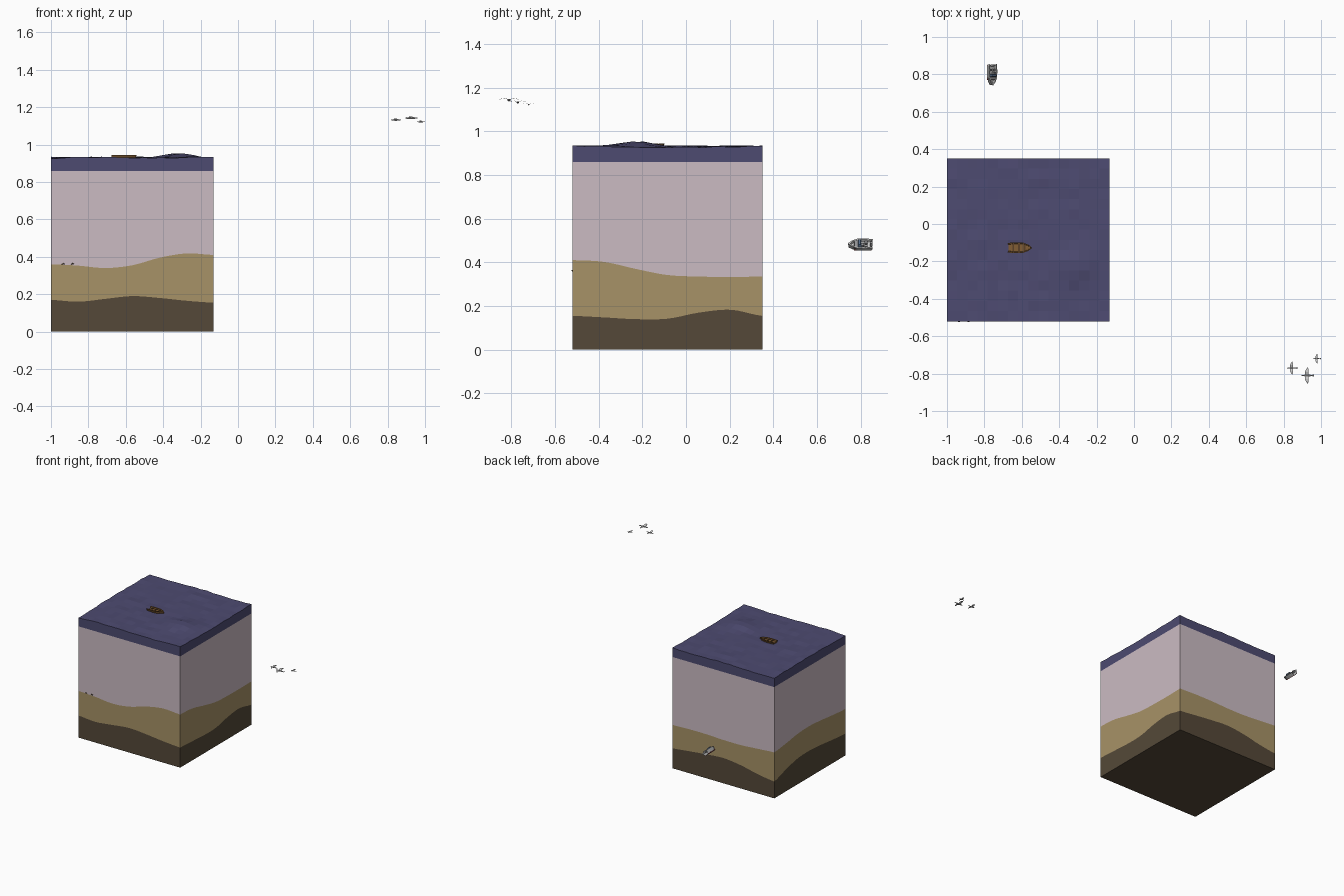
import bpy, bmesh, random
from math import sin, exp, pi
from mathutils import Matrix, Vector, Euler

if "Cube" in bpy.data.objects:
    bpy.data.objects.remove(bpy.data.objects["Cube"])

random.seed(4)
X0, X1, Y0, Y1 = -1.0, -0.13, -0.52, 0.35
mats = {}


def mat(name, rgb):
    if name not in mats:
        mats[name] = bpy.data.materials.new(name)
        mats[name].diffuse_color = (*rgb, 1)
    return mats[name]


def finish(name, bm, material=None, matrix=Matrix()):
    bmesh.ops.remove_doubles(bm, verts=bm.verts, dist=1e-6)
    bmesh.ops.recalc_face_normals(bm, faces=bm.faces)
    me = bpy.data.meshes.new(name)
    bm.to_mesh(me)
    bm.free()
    ob = bpy.data.objects.new(name, me)
    bpy.context.collection.objects.link(ob)
    ob.matrix_world = matrix
    if material:
        me.materials.append(material)
    return ob


# --- Block of sea: strata heights blended from the four edge profiles
def curve(p, t):
    f = t * (len(p) - 1)
    i = min(int(f), len(p) - 2)
    f -= i
    a, b, c, d = p[max(i - 1, 0)], p[i], p[i + 1], p[min(i + 2, len(p) - 1)]
    return b + 0.5 * f * (c - a + f * (2*a - 5*b + 4*c - d + f * (3*(b - c) + d - a)))


def patch(front, back, left, right):
    def h(u, v):
        lin = (1-v) * ((1-u)*front[0] + u*front[-1]) + v * ((1-u)*back[0] + u*back[-1])
        return ((1-v)*curve(front, u) + v*curve(back, u)
                + (1-u)*curve(left, v) + u*curve(right, v) - lin)
    return h


rock_top = patch((.17, .16, .175, .19, .18, .165, .155), (.13, .15, .18, .195, .185, .17, .155),
                 (.17, .18, .195, .205, .2, .17, .13), (.155, .148, .14, .142, .17, .183, .155))
sand_top = patch((.36, .353, .34, .355, .395, .418, .41), (.355, .345, .335, .335, .34, .34, .335),
                 (.36, .37, .385, .395, .39, .37, .355), (.41, .402, .37, .342, .335, .333, .335))
jitter = {}


def sea_top(u, v):
    key = (round(u, 4), round(v, 4))
    if key not in jitter:
        jitter[key] = random.uniform(-.003, .003)
    x, y = X0 + u*(X1 - X0), Y0 + v*(Y1 - Y0)
    bump = .022 * exp(-((x + .32)**2 + (y + .23)**2) / .009)
    return .93 + bump + .003*sin(11*x + 5*y) + jitter[key]


def layer(name, low, high, n, material, top=True, bottom=False):
    bm = bmesh.new()

    def pt(f, i, j):
        u, v = i/n, j/n
        return bm.verts.new((X0 + u*(X1 - X0), Y0 + v*(Y1 - Y0), f(u, v)))
    for i in range(n):
        for a, b in (((i, 0), (i+1, 0)), ((i, n), (i+1, n)), ((0, i), (0, i+1)), ((n, i), (n, i+1))):
            bm.faces.new((pt(low, *a), pt(low, *b), pt(high, *b), pt(high, *a)))
        for j in range(n):
            for f, use in ((high, top), (low, bottom)):
                if use:
                    bm.faces.new([pt(f, i+a, j+b) for a, b in ((0, 0), (1, 0), (1, 1), (0, 1))])
    return finish(name, bm, material)


layer("bedrock", lambda u, v: 0, rock_top, 32, mat("rock", (.09, .066, .04)), bottom=True)
layer("sand_layer", rock_top, sand_top, 32, mat("sand", (.39, .29, .135)))
layer("deep_water", sand_top, lambda u, v: .86, 32, mat("pale_water", (.6, .5, .545)), top=False)
layer("sea_surface", lambda u, v: .86, sea_top, 16, mat("sea", (.075, .07, .165)))

# Pebbles poking out of the front wall
for x in (-.935, -.885):
    bm = bmesh.new()
    bmesh.ops.create_icosphere(bm, subdivisions=1, radius=.006)
    finish("pebble", bm, mat("rock", None),
           Matrix.Translation((x, Y0, .362)) @ Matrix.Diagonal((1.4, .8, .7, 1)))


# --- Boats: bow along +x, lofted open hull
def hull(name, L, W, H, depth, rim, material, matrix):
    stations = ((-.5, .88), (-.2, 1), (.12, .95), (.33, .6), (.5, .02))
    bm = bmesh.new()
    rings = []
    for t, w in stations:
        hw = w * W / 2
        ins = max(hw - rim, .0005)
        x = t * L
        xi = min(max(x, -L/2 + rim), L/2 - rim*1.6)
        half = [(x*.9, 0, 0), (x*.93, hw*.65, H*.15), (x, hw, H), (xi, ins, H),
                (xi, ins*.9, H - depth), (xi, 0, H - depth)]
        loop = half + [(a, -b, c) for a, b, c in half[-2:0:-1]]
        rings.append([bm.verts.new(p) for p in loop])
    n = len(rings[0])
    for a, b in zip(rings, rings[1:]):
        for i in range(n):
            bm.faces.new((a[i], a[(i+1) % n], b[(i+1) % n], b[i]))
    bm.faces.new(rings[0])
    bm.faces.new(rings[-1])
    return finish(name, bm, material, matrix)


def block(name, loc, size, material, matrix, taper=1.0):
    bm = bmesh.new()
    bmesh.ops.create_cube(bm, size=1)
    for v in bm.verts:
        if v.co.z > 0:
            v.co.x *= taper
            v.co.y *= taper
        v.co = Vector(a*s + l for a, s, l in zip(v.co, size, loc))
    return finish(name, bm, material, matrix)


wood, dark_wood = mat("wood", (.22, .11, .035)), mat("dark_wood", (.1, .05, .02))
m = Matrix.Translation((-.61, -.127, .916))
hull("rowing_boat_hull", .134, .058, .028, .01, .006, wood, m)
for x in (-.035, -.005, .025):
    block("rowing_boat_bench", (x, 0, .024), (.009, .046, .003), dark_wood, m)

grey, white = mat("boat_grey", (.3, .3, .31)), mat("boat_white", (.6, .6, .6))
m = (Matrix.Translation((-.766, .798, .474)) @ Matrix.Rotation(pi/4, 4, 'Y')
     @ Matrix.Rotation(-pi/2, 4, 'Z') @ Matrix.Translation((0, 0, -.012)))
hull("motor_boat_hull", .114, .064, .03, .012, .007, white, m)
block("motor_boat_keel_stripe", (-.012, 0, .004), (.08, .036, .006), mat("red", (.4, .04, .04)), m)
block("motor_boat_foredeck", (.012, 0, .026), (.032, .052, .006), grey, m, .9)
block("motor_boat_windscreen", (.004, 0, .033), (.014, .044, .012), mat("glass", (.1, .16, .26)), m, .8)
block("motor_boat_console", (-.01, .01, .027), (.012, .016, .016), grey, m)
for y in (-.012, .012):
    block("motor_boat_seat", (-.026, y, .023), (.012, .014, .01), grey, m)
block("motor_boat_engine", (-.05, 0, .027), (.012, .018, .016), grey, m, .8)


# --- Flock of birds, heads along -x
def bird(x, y, z, s):
    m = Matrix.Translation((x, y, z)) @ Matrix.Scale(s, 4)
    bm = bmesh.new()
    rings = []
    for px, r in ((-.36, .01), (-.27, .05), (-.2, .045), (0, .075), (.22, .05), (.4, .02)):
        c = [(0, r), (.9*r, .5*r), (.9*r, -.5*r), (0, -r), (-.9*r, -.5*r), (-.9*r, .5*r)]
        rings.append([bm.verts.new((px, a, b)) for a, b in c])
    for a, b in zip(rings, rings[1:]):
        for i in range(6):
            bm.faces.new((a[i], a[(i+1) % 6], b[(i+1) % 6], b[i]))
    bm.faces.new(rings[0])
    bm.faces.new(rings[-1])
    finish("bird_body", bm, None, m)
    # M-shaped wings and fan tail as thin sheets
    bm = bmesh.new()
    for sgn in (-1, 1):
        pts = ((-.12, .1, 0, .03), (-.13, .1, .22, .1), (-.06, .09, .38, .09), (.03, .06, .5, .04))
        rows = [[bm.verts.new((a, sgn*c, d)), bm.verts.new((b, sgn*c, d))] for a, b, c, d in pts]
        for p, q in zip(rows, rows[1:]):
            bm.faces.new((p[0], p[1], q[1], q[0]))
    bm.faces.new([bm.verts.new(p) for p in ((.3, -.03, 0), (.3, .03, 0), (.44, .08, 0), (.44, -.08, 0))])
    w = finish("bird_wings", bm, None, m)
    mod = w.modifiers.new("thickness", 'SOLIDIFY')
    mod.thickness = .02
    mod.offset = 0


bird(.925, -.81, 1.142, .086)
bird(.843, -.77, 1.132, .07)
bird(.977, -.72, 1.122, .052)

for m in bpy.data.materials:
    if m.users and not m.is_grease_pencil:
        m.use_nodes = True
        m.node_tree.nodes["Principled BSDF"].inputs["Base Color"].default_value = m.diffuse_color
